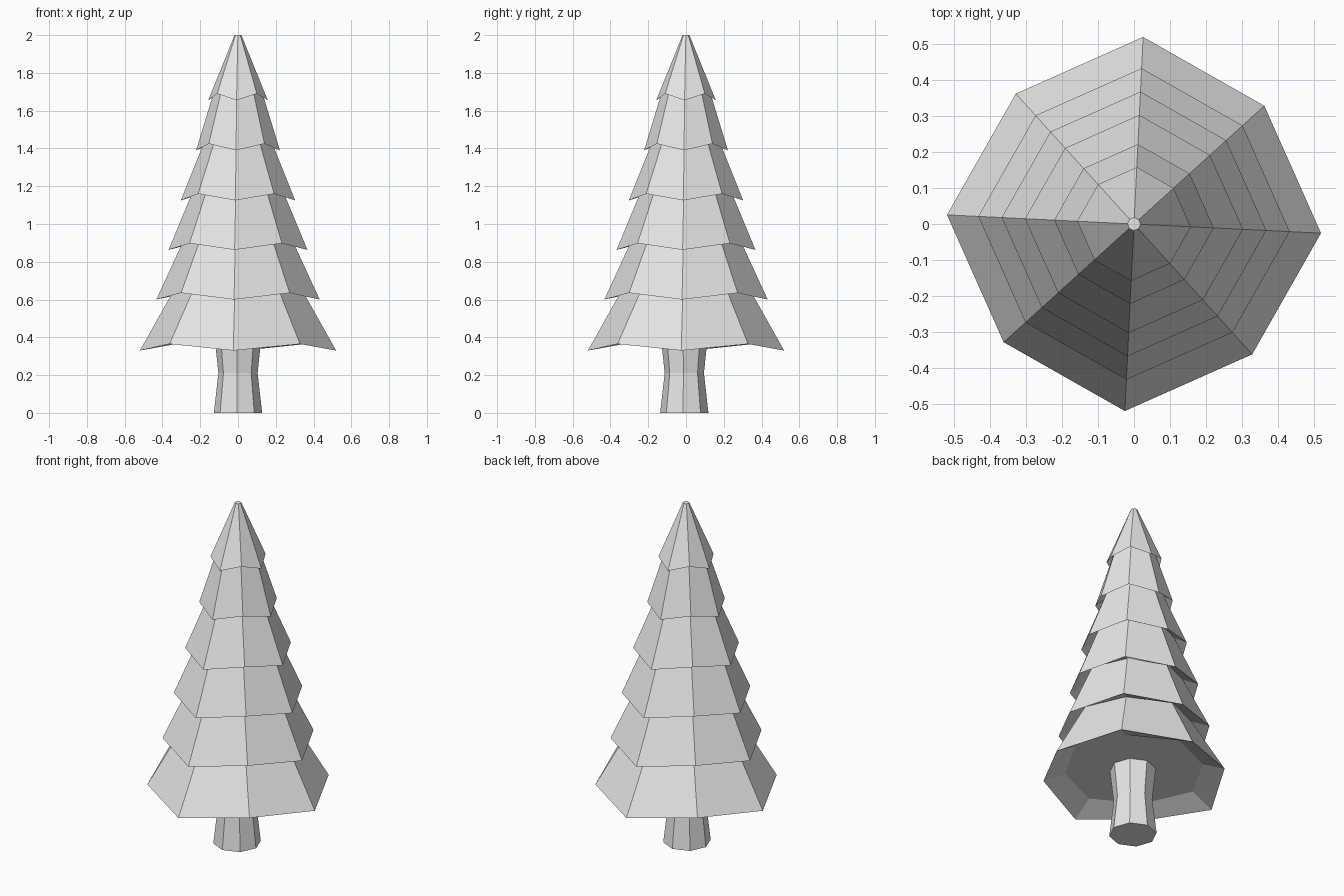
import bpy
import bmesh
from math import cos, sin, pi, radians

cube = bpy.data.objects.get("Cube")
if cube:
    bpy.data.objects.remove(cube, do_unlink=True)

SIDES = 8
TWIST = radians(-2.8)

grey = bpy.data.materials.new("light_grey")
grey.use_nodes = True
grey.diffuse_color = (0.8, 0.8, 0.8, 1)
grey.node_tree.nodes["Principled BSDF"].inputs["Base Color"].default_value = (0.8, 0.8, 0.8, 1)


def loft(name, rings, center_y=0.0):
    """Skin a closed stack of rings: (radius, height, diagonal shrink, diagonal lift)."""
    bm = bmesh.new()
    loops = []
    for radius, z, shrink, lift in rings:
        loop = []
        for i in range(SIDES):
            a = 2 * pi * i / SIDES + TWIST
            odd = i % 2
            r = radius * (shrink if odd else 1)
            loop.append(bm.verts.new((r * cos(a), r * sin(a) + center_y, z + lift * odd)))
        loops.append(loop)
    for low, high in zip(loops, loops[1:]):
        for i in range(SIDES):
            j = (i + 1) % SIDES
            bm.faces.new((low[i], low[j], high[j], high[i]))
    bm.faces.new(loops[0][::-1])
    bm.faces.new(loops[-1])
    bmesh.ops.recalc_face_normals(bm, faces=bm.faces)
    mesh = bpy.data.meshes.new(name)
    bm.to_mesh(mesh)
    bm.free()
    mesh.materials.append(grey)
    obj = bpy.data.objects.new(name, mesh)
    bpy.context.collection.objects.link(obj)
    return obj


# Foliage: each tier has a recessed underside, a drooping rim and a sloping skirt
tiers = [(0.52, 0.33), (0.433, 0.60), (0.368, 0.863),
         (0.303, 1.125), (0.222, 1.39), (0.158, 1.655)]
rings = []
for radius, z in tiers:
    rings.append((radius * 0.76, z + 0.07, 0.94, 0.0))
    rings.append((radius, z, 0.94, 0.035))
rings.append((0.018, 2.0, 1.0, 0.0))
loft("foliage", rings)

# Trunk: narrow in the middle, flared at the foot, reaching into the foliage
loft("trunk", [(0.128, 0.0, 1, 0), (0.104, 0.21, 1, 0), (0.125, 0.41, 1, 0)], center_y=-0.009)
